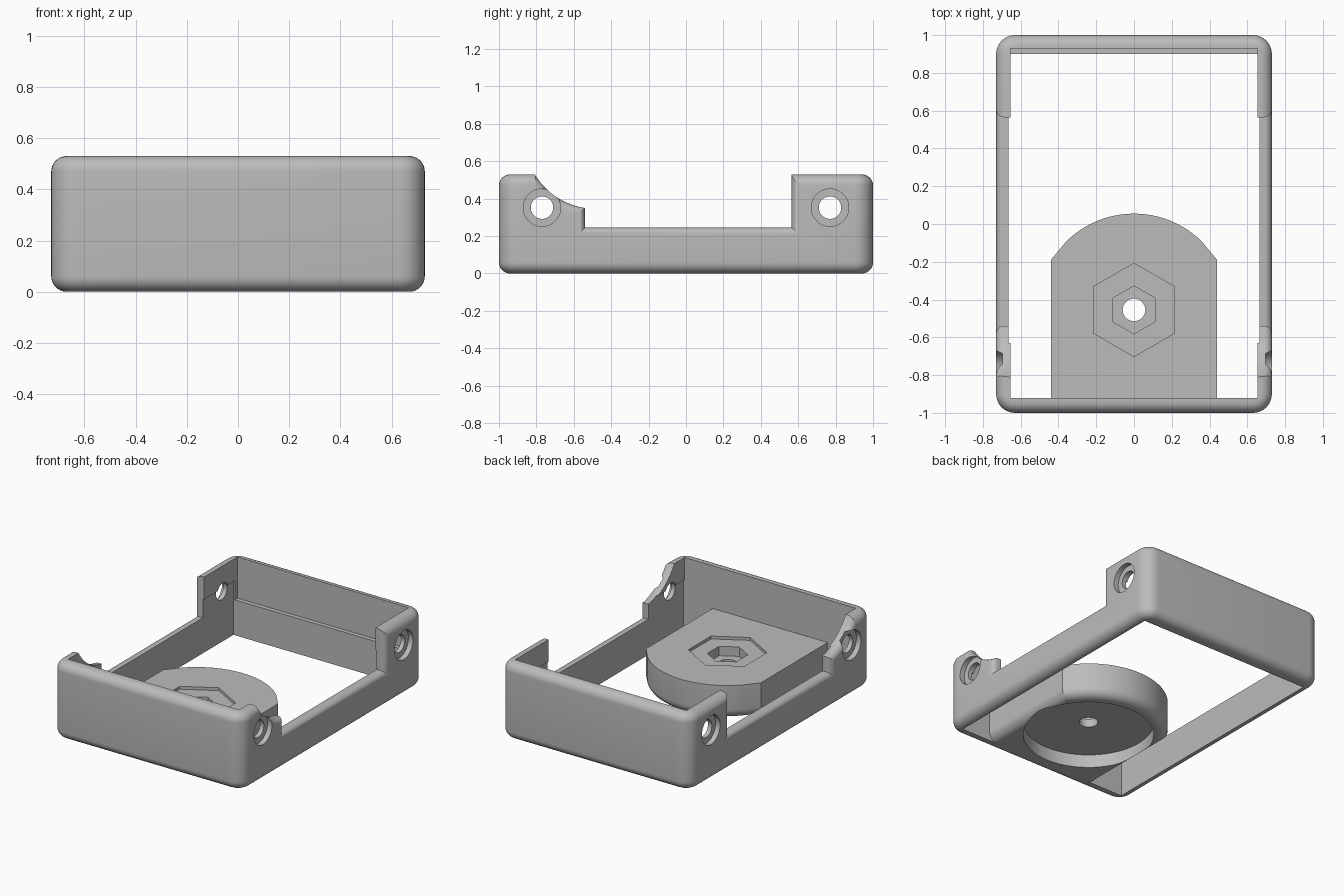
import bpy, bmesh, math
from math import pi, sin, cos, sqrt, acos

if "Cube" in bpy.data.objects:
    bpy.data.objects.remove(bpy.data.objects["Cube"], do_unlink=True)

grey = bpy.data.materials.new("plain grey")
grey.use_nodes = True
grey.diffuse_color = (0.5, 0.5, 0.5, 1)
grey.node_tree.nodes["Principled BSDF"].inputs["Base Color"].default_value = (0.5, 0.5, 0.5, 1)

HEIGHT, RAIL = 0.53, 0.245
HUB_Y, HUB_R = -0.455, 0.51


def make(name, bm):
    bmesh.ops.recalc_face_normals(bm, faces=bm.faces)
    mesh = bpy.data.meshes.new(name)
    bm.to_mesh(mesh)
    bm.free()
    mesh.materials.append(grey)
    obj = bpy.data.objects.new(name, mesh)
    bpy.context.collection.objects.link(obj)
    return obj


def prism(points, z0, z1):
    """Upright prism over an outline of (x, y) points."""
    bm = bmesh.new()
    low = bm.faces.new([bm.verts.new((x, y, z0)) for x, y in points])
    out = bmesh.ops.extrude_face_region(bm, geom=[low], use_keep_orig=True)
    for v in out["geom"]:
        if isinstance(v, bmesh.types.BMVert):
            v.co.z = z1
    return bm


def rect(x, y0, y1):
    return [(-x, y0), (x, y0), (x, y1), (-x, y1)]


def ngon(r, n, y, turn=0.0):
    return [(r * cos(turn + 2 * pi * i / n), y + r * sin(turn + 2 * pi * i / n)) for i in range(n)]


def cross_cylinder(r, y, z, x0, x1):
    """Cylinder lying along x."""
    bm = prism(ngon(r, 40, 0), x0, x1)
    for v in bm.verts:
        a, b, x = v.co
        v.co = (x, y + a, z + b)
    return bm


def cut(target, bm):
    cutter = make("cutter", bm)
    mod = target.modifiers.new("cut", "BOOLEAN")
    mod.operation, mod.solver, mod.object = "DIFFERENCE", "EXACT", cutter
    bpy.context.view_layer.objects.active = target
    bpy.ops.object.modifier_apply(modifier="cut")
    bpy.data.objects.remove(cutter, do_unlink=True)


def smooth(obj):
    bpy.ops.object.select_all(action="DESELECT")
    obj.select_set(True)
    bpy.context.view_layer.objects.active = obj
    bpy.ops.object.shade_smooth_by_angle(angle=math.radians(25))


def bevel(bm, edges, r, segments=8):
    bmesh.ops.bevel(bm, geom=edges, offset=r, segments=segments, profile=0.5, affect="EDGES")


# Outer frame: upright corners rounded first, then the top and bottom rims
bm = prism(rect(0.73, -1, 1), 0, HEIGHT)
bevel(bm, [e for e in bm.edges if abs(e.verts[0].co.z - e.verts[1].co.z) > 0.1], 0.1)
rims = [e for e in bm.edges if abs(e.verts[0].co.z - e.verts[1].co.z) < 1e-4]
bevel(bm, rims, 0.06)
frame = make("frame", bm)

# Open interior, with a ledge on the back wall and slightly thicker upper tabs
cut(frame, prism(rect(0.665, -0.92, 0.9), -0.2, 0.376))
cut(frame, prism(rect(0.655, -0.92, 0.93), RAIL, 0.8))


# Side openings: scooped in front, square behind, with rounded outer edges
def opening(x, o):
    r = 0.385 + o
    end = pi + acos((0.06 + o) / r)
    pts = [(-0.54 - o, RAIL - o), (0.565 + o, RAIL - o), (0.565 + o, 0.73)]
    for i in range(17):
        a = pi + (end - pi) * i / 16
        # the scoop's lower end meets the straight front edge of the opening
        pts.append((-0.48 + r * cos(2 * pi - (2 * pi - a)), 0.73 + r * sin(a)))
    return [(x, y, z) for y, z in pts]


FILLET = 0.04
half = [(0.78, FILLET)]
for i in range(9):
    t = FILLET * i / 8
    depth = FILLET * (1 - cos(pi / 2 * i / 8))
    half.append((0.73 - FILLET * sin(pi / 2 * i / 8), FILLET * cos(pi / 2 * i / 8)))
half = [(0.78, FILLET)] + [
    (0.73 - FILLET * (1 - cos(pi / 2 * i / 8)), FILLET * (1 - sin(pi / 2 * i / 8))) for i in range(9)]
sections = half + [(-x, o) for x, o in reversed(half)]
bm = bmesh.new()
rings = [[bm.verts.new(p) for p in opening(x, o)] for x, o in sections]
for a, b in zip(rings, rings[1:]):
    for i in range(len(a)):
        j = (i + 1) % len(a)
        bm.faces.new((a[i], a[j], b[j], b[i]))
bm.faces.new(rings[0])
bm.faces.new(rings[-1])
cut(frame, bm)

# Counterbored screw holes through the four tabs
for y in (-0.77, 0.77):
    cut(frame, cross_cylinder(0.06, y, 0.352, -1, 1))
    for side in (-1, 1):
        cut(frame, cross_cylinder(0.1, y, 0.352, side * 0.695, side * 0.9))
smooth(frame)

# Mounting plate: round nose running into straight sides, joined to the front wall
nose = [(HUB_R * cos(a), HUB_Y + HUB_R * sin(a))
        for a in (pi / 4 + pi / 2 * i / 24 for i in range(25))]
bm = prism([(-0.44, -0.19), (-0.44, -0.94), (0.44, -0.94), (0.44, -0.19)] + nose, 0, 0.235)
under = [e for e in bm.edges if all(v.co.z < 0.01 for v in e.verts)
         and not all(v.co.y < -0.93 for v in e.verts)]
bevel(bm, under, 0.065, 6)
plate = make("mounting_plate", bm)

# Round recess underneath, stepped hexagon pocket on top, and the centre hole
cut(plate, prism(ngon(0.42, 64, HUB_Y), -0.1, 0.092))
cut(plate, prism(ngon(0.247, 6, HUB_Y, pi / 6), 0.215, 0.4))
cut(plate, prism(ngon(0.127, 6, HUB_Y, pi / 6), 0.15, 0.4))
cut(plate, prism(ngon(0.06, 32, HUB_Y), -0.1, 0.4))
smooth(plate)
